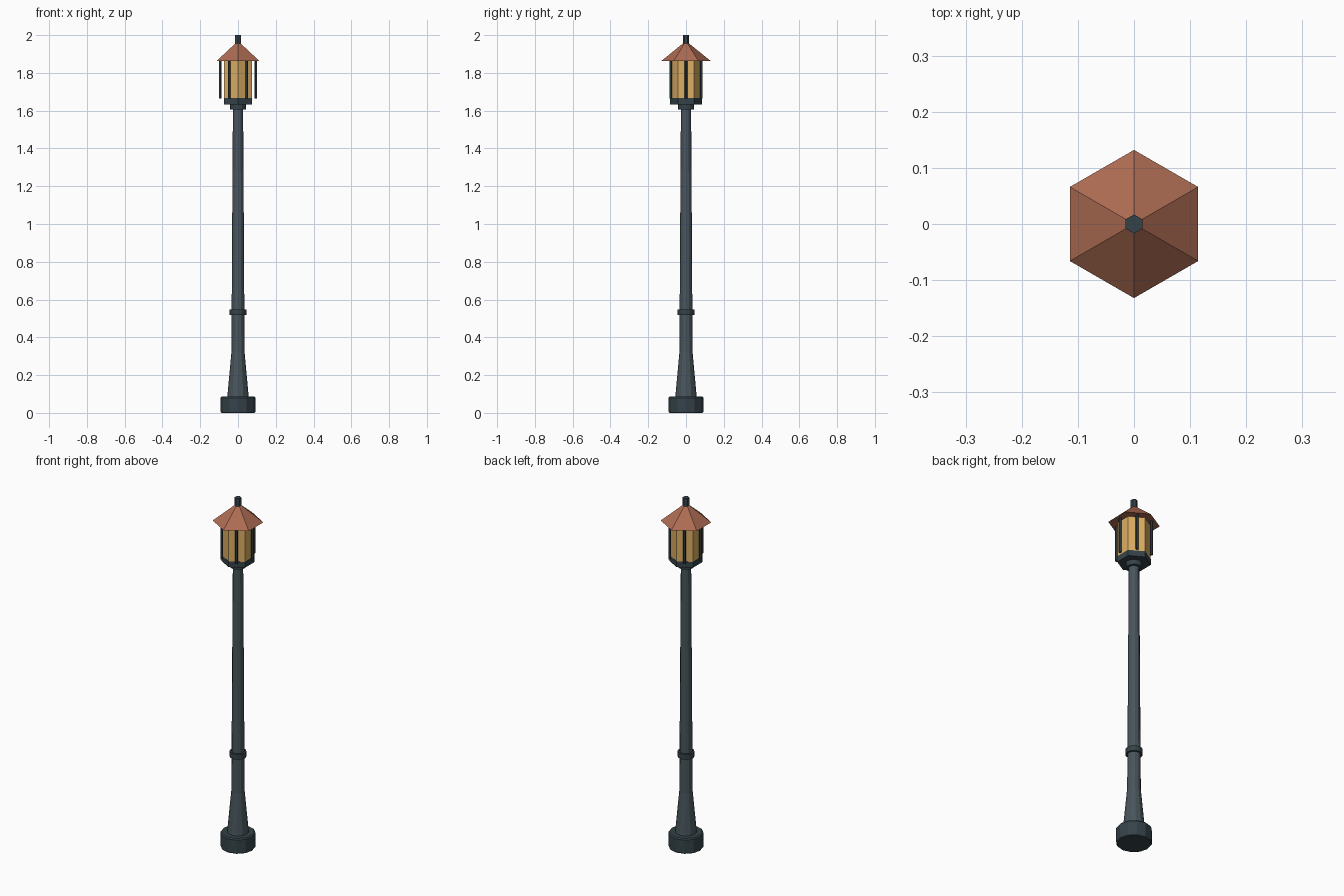
import bpy, bmesh
from math import pi, cos, sin

if "Cube" in bpy.data.objects:
    bpy.data.objects.remove(bpy.data.objects["Cube"])


def material(name, rgb):
    m = bpy.data.materials.new(name)
    m.diffuse_color = (*rgb, 1)
    m.use_nodes = True
    m.node_tree.nodes["Principled BSDF"].inputs["Base Color"].default_value = m.diffuse_color
    return m


IRON = material("dark_iron", (0.035, 0.055, 0.065))
STEEL = material("post_iron", (0.065, 0.09, 0.105))
GLASS = material("warm_glass", (0.72, 0.43, 0.13))
COPPER = material("copper", (0.42, 0.15, 0.085))


def lathe(name, profile, sides, mat, turn=0.0, at=(0, 0)):
    """Flat-sided closed solid from a (radius, z) profile, bottom to top."""
    bm = bmesh.new()
    rings = [[bm.verts.new((at[0] + r * cos(turn + 2 * pi * i / sides),
                            at[1] + r * sin(turn + 2 * pi * i / sides), z))
              for i in range(sides)] for r, z in profile]
    for lo, hi in zip(rings, rings[1:]):
        for i in range(sides):
            j = (i + 1) % sides
            bm.faces.new((lo[i], lo[j], hi[j], hi[i]))
    bm.faces.new(rings[0][::-1])
    bm.faces.new(rings[-1])
    mesh = bpy.data.meshes.new(name)
    bm.to_mesh(mesh)
    bm.free()
    mesh.materials.append(mat)
    ob = bpy.data.objects.new(name, mesh)
    bpy.context.collection.objects.link(ob)
    return ob


HEX = pi / 2  # hexagon corners on the y axis

# Foot and tapering post
lathe("foot", [(0.088, 0), (0.092, 0.006), (0.092, 0.08), (0.086, 0.087)], 12, IRON)
lathe("post", [(0.057, 0.08), (0.035, 0.32), (0.027, 1.62)], 12, STEEL)
lathe("post_ring", [(0.044, 0.518), (0.044, 0.548)], 12, IRON)
lathe("top_collar", [(0.042, 1.605), (0.042, 1.635)], 12, IRON)

# Lantern body
lathe("lantern_base", [(0.086, 1.633), (0.086, 1.666)], 6, IRON, HEX)
lathe("lantern_glass", [(0.085, 1.66), (0.085, 1.865)], 6, GLASS, HEX)

# Slim bars standing in front of each pane
for k in range(6):
    a = k * pi / 3
    lathe(f"lantern_bar_{k + 1}", [(0.0075, 1.664), (0.0075, 1.865)], 6, IRON, HEX,
          (0.093 * cos(a), 0.093 * sin(a)))

# Roof and finial
lathe("roof", [(0.132, 1.862), (0.015, 1.957)], 6, COPPER, HEX)
lathe("finial", [(0.017, 1.95), (0.017, 2.0)], 6, IRON, HEX)
